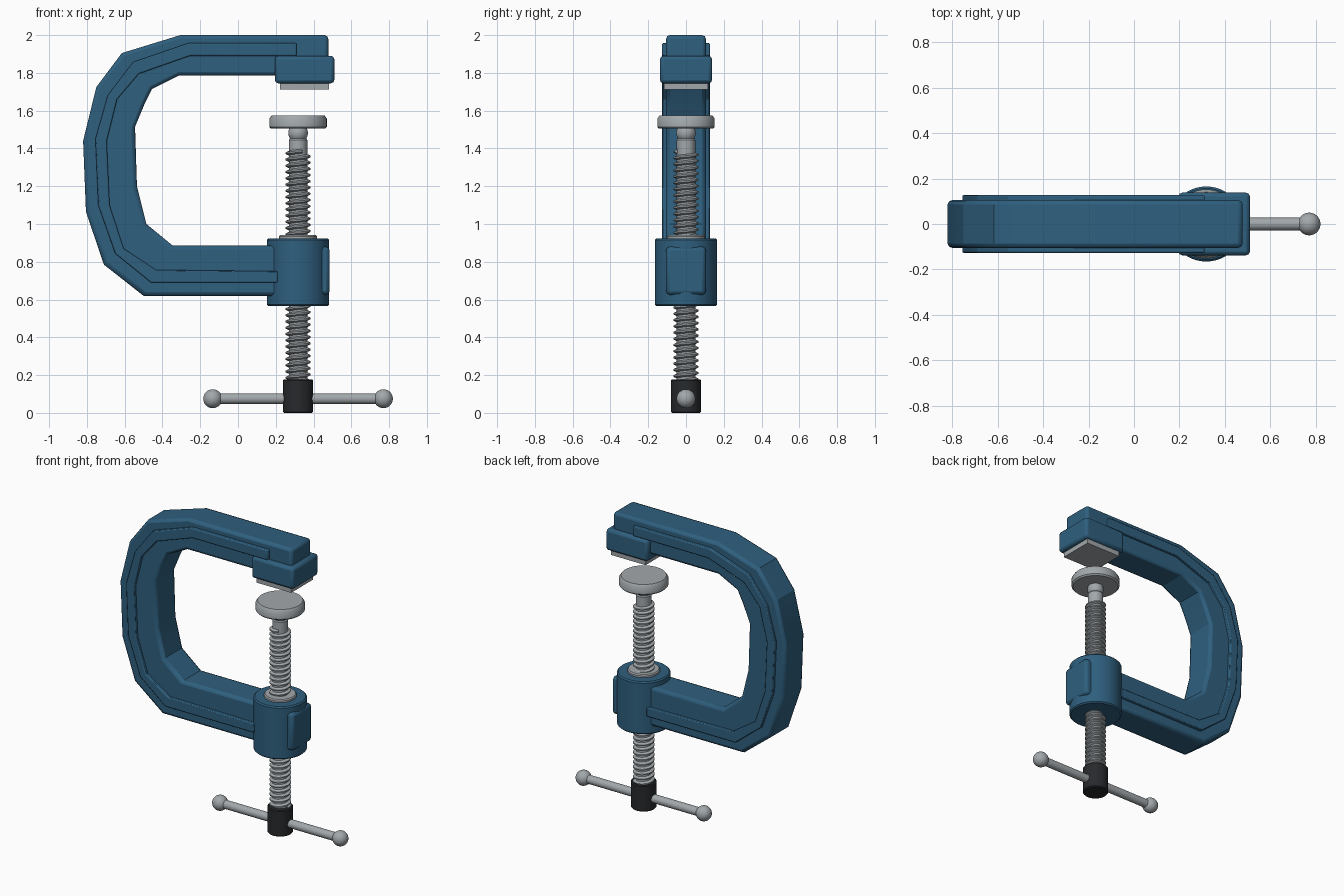
import bpy, bmesh, math
from mathutils import Matrix

if "Cube" in bpy.data.objects:
    bpy.data.objects.remove(bpy.data.objects["Cube"])

AX = 0.318  # screw axis x


def material(name, rgb):
    m = bpy.data.materials.new(name)
    m.diffuse_color = (*rgb, 1)
    m.use_nodes = True
    m.node_tree.nodes["Principled BSDF"].inputs["Base Color"].default_value = m.diffuse_color
    return m


BLUE = material("blue_paint", (0.028, 0.115, 0.21))
STEEL = material("steel", (0.36, 0.39, 0.41))
BLACK = material("black_metal", (0.02, 0.022, 0.025))


def finish(name, bm, mat, bevel=0, segments=2, angle=35):
    bmesh.ops.recalc_face_normals(bm, faces=bm.faces)
    me = bpy.data.meshes.new(name)
    bm.to_mesh(me)
    bm.free()
    ob = bpy.data.objects.new(name, me)
    bpy.context.collection.objects.link(ob)
    me.materials.append(mat)
    if bevel:
        b = ob.modifiers.new("bevel", "BEVEL")
        b.width, b.segments, b.limit_method = bevel, segments, "ANGLE"
        b.angle_limit = math.radians(40)
    bpy.ops.object.select_all(action="DESELECT")
    ob.select_set(True)
    bpy.context.view_layer.objects.active = ob
    bpy.ops.object.shade_smooth_by_angle(angle=math.radians(angle))
    return ob


def box(name, lo, hi, mat, bevel=0):
    bm = bmesh.new()
    bmesh.ops.create_cube(bm, size=1)
    for v in bm.verts:
        v.co = [(a + b) / 2 + c * (b - a) for a, b, c in zip(lo, hi, v.co)]
    return finish(name, bm, mat, bevel)


def lathe(name, profile, mat, n=48, x=AX):
    """Revolve (radius, z) points around the screw axis, with flat caps."""
    bm = bmesh.new()
    rings = [[bm.verts.new((x + r * math.cos(2 * math.pi * i / n),
                            r * math.sin(2 * math.pi * i / n), z))
              for i in range(n)] for r, z in profile]
    for a, b in zip(rings, rings[1:]):
        for i in range(n):
            bm.faces.new((a[i], a[(i + 1) % n], b[(i + 1) % n], b[i]))
    bm.faces.new(rings[0])
    bm.faces.new(rings[-1])
    return finish(name, bm, mat)


def ball(name, loc, r):
    bm = bmesh.new()
    bmesh.ops.create_uvsphere(bm, u_segments=32, v_segments=16, radius=r,
                              matrix=Matrix.Translation(loc))
    return finish(name, bm, STEEL)


def c_band(name, outer, inner, y0, y1, bevel, angle):
    """C-shaped band between two matching xz outlines."""
    bm = bmesh.new()
    rings = [[bm.verts.new((p[0], y, p[1])) for p, y in
              ((o, y0), (o, y1), (i, y1), (i, y0))] for o, i in zip(outer, inner)]
    for a, b in zip(rings, rings[1:]):
        for k in range(4):
            bm.faces.new((a[k], a[(k + 1) % 4], b[(k + 1) % 4], b[k]))
    bm.faces.new(rings[0])
    bm.faces.new(rings[-1])
    return finish(name, bm, BLUE, bevel, 2, angle)


# C-shaped frame
frame_out = [(.478, 2), (-.305, 2), (-.615, 1.905), (-.75, 1.725), (-.82, 1.44),
             (-.805, 1.065), (-.71, .785), (-.50, .62), (.25, .62)]
frame_in = [(.478, 1.785), (-.315, 1.785), (-.455, 1.715), (-.495, 1.635), (-.545, 1.515),
            (-.535, 1.20), (-.485, 1.0), (-.345, .885), (.25, .885)]
c_band("frame", frame_out, frame_in, -.105, .105, .02, 20)

# Raised ribs on both sides
rib_out = [(.31, 1.957), (-.265, 1.957), (-.555, 1.857), (-.69, 1.68), (-.755, 1.45),
           (-.74, 1.10), (-.65, .843), (-.46, .69), (.21, .69)]
rib_in = [(.31, 1.89), (-.255, 1.89), (-.525, 1.795), (-.64, 1.66), (-.695, 1.44),
          (-.68, 1.10), (-.605, .87), (-.435, .757), (.21, .75)]
for side, s in (("front", -1), ("back", 1)):
    c_band("rib_" + side, rib_out, rib_in, s * .09, s * .127, .006, 20)

# Fixed jaw
box("jaw_head", (.195, -.138, 1.745), (.51, .138, 1.89), BLUE, .018)
box("jaw_face", (.222, -.117, 1.712), (.482, .117, 1.76), STEEL)

# Threaded boss with its front pad and collar
lathe("boss", [(.157, .565), (.165, .573), (.165, .915), (.157, .923)], BLUE)
box("boss_pad", (.38, -.105, .625), (.485, .105, .88), BLUE, .02)
lathe("boss_collar", [(.1, .90), (.1, .935), (.094, .942)], STEEL)

# Screw core and helical thread
lathe("screw_core", [(.049, .15), (.049, 1.445), (.044, 1.452)], STEEL, 32)
bm = bmesh.new()
pitch, n, z0, z1 = .033, 32, .17, 1.385
prev = None
for i in range(int((z1 - z0) / pitch * n) + 1):
    t, z = 2 * math.pi * i / n, z0 + pitch * i / n
    ring = [bm.verts.new((AX + r * math.cos(t), r * math.sin(t), z + dz))
            for r, dz in ((.046, -.013), (.066, -.004), (.066, .004), (.046, .013))]
    if prev:
        for k in range(4):
            bm.faces.new((prev[k], prev[(k + 1) % 4], ring[(k + 1) % 4], ring[k]))
    else:
        bm.faces.new(ring)
    prev = ring
bm.faces.new(prev)
finish("screw_thread", bm, STEEL)

# Swivel pad
ball("swivel_ball", (AX, 0, 1.482), .052)
lathe("swivel_pad", [(.143, 1.505), (.152, 1.514), (.152, 1.557), (.14, 1.575)], STEEL)

# Handle hub, sliding bar and end knobs
lathe("handle_hub", [(.074, 0), (.08, .006), (.08, .172), (.074, .178)], BLACK)
bar = lathe("handle_bar", [(.028, -.452), (.028, .452)], STEEL, 24, 0)
bar.rotation_euler = (0, math.pi / 2, 0)
bar.location = (AX, 0, .075)
for side, s in (("left", -1), ("right", 1)):
    ball("handle_knob_" + side, (AX + s * .452, 0, .075), .05)
